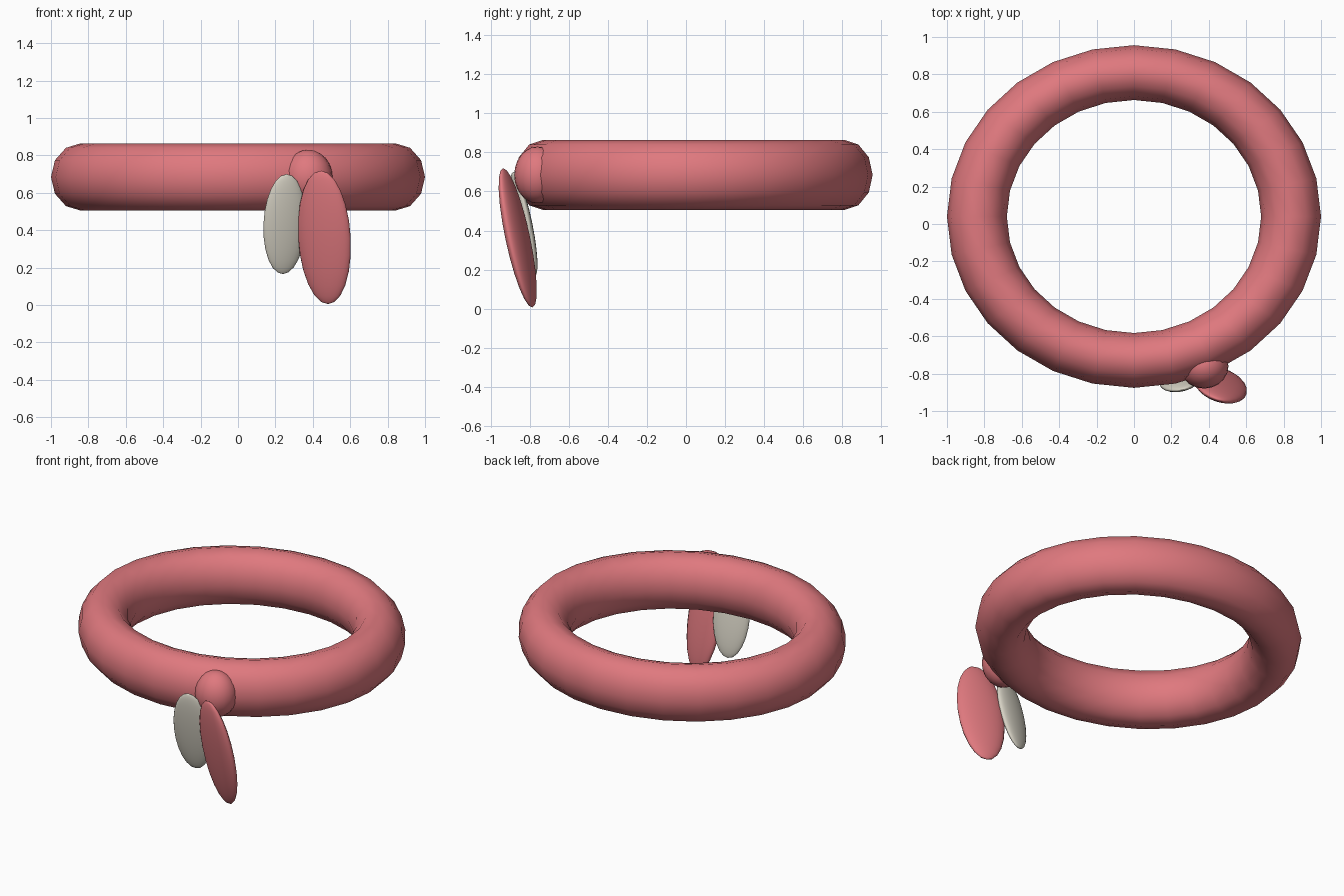
import bpy
from math import radians
from mathutils import Quaternion, Vector

cube = bpy.data.objects.get("Cube")
if cube:
    bpy.data.objects.remove(cube, do_unlink=True)


def make_material(name, color):
    mat = bpy.data.materials.new(name)
    mat.use_nodes = True
    mat.diffuse_color = color
    bsdf = next(n for n in mat.node_tree.nodes if n.type == 'BSDF_PRINCIPLED')
    bsdf.inputs["Base Color"].default_value = color
    return mat


pink = make_material("rose pink", (0.74, 0.19, 0.21, 1))
cream = make_material("pale cream", (0.67, 0.64, 0.55, 1))


def finish(name, mat, scale):
    """Name, scale, colour and smooth the newest object."""
    obj = bpy.context.object
    obj.name = name
    obj.scale = scale
    obj.data.materials.append(mat)
    bpy.ops.object.shade_smooth()
    return obj


def ellipsoid(name, mat, center, radii, axis=(0, 0, 1), yaw=0):
    """Ellipsoid whose long side follows axis, turned by yaw around it."""
    bpy.ops.mesh.primitive_uv_sphere_add(segments=20, ring_count=12, radius=1, location=center)
    obj = finish(name, mat, radii)
    lean = Vector((0, 0, 1)).rotation_difference(Vector(axis))
    obj.rotation_mode = 'QUATERNION'
    obj.rotation_quaternion = lean @ Quaternion((0, 0, 1), radians(yaw))
    return obj


# Headband ring, slightly oval
bpy.ops.mesh.primitive_torus_add(major_segments=28, minor_segments=12, major_radius=0.84,
                                 minor_radius=0.16, location=(0, 0.04, 0.685))
finish("band_ring", pink, (1, 0.916, 1.125))

# Knot on the front of the ring
ellipsoid("knot", pink, (0.375, -0.76, 0.685), (0.13, 0.12, 0.145))

# Two hanging tails
ellipsoid("long_tail", pink, (0.462, -0.862, 0.362), (0.148, 0.047, 0.365),
          axis=(-0.018, -0.075, 0.355), yaw=-18)
ellipsoid("short_tail", cream, (0.25, -0.83, 0.433), (0.117, 0.035, 0.273),
          axis=(0.01, -0.055, 0.267), yaw=13)
